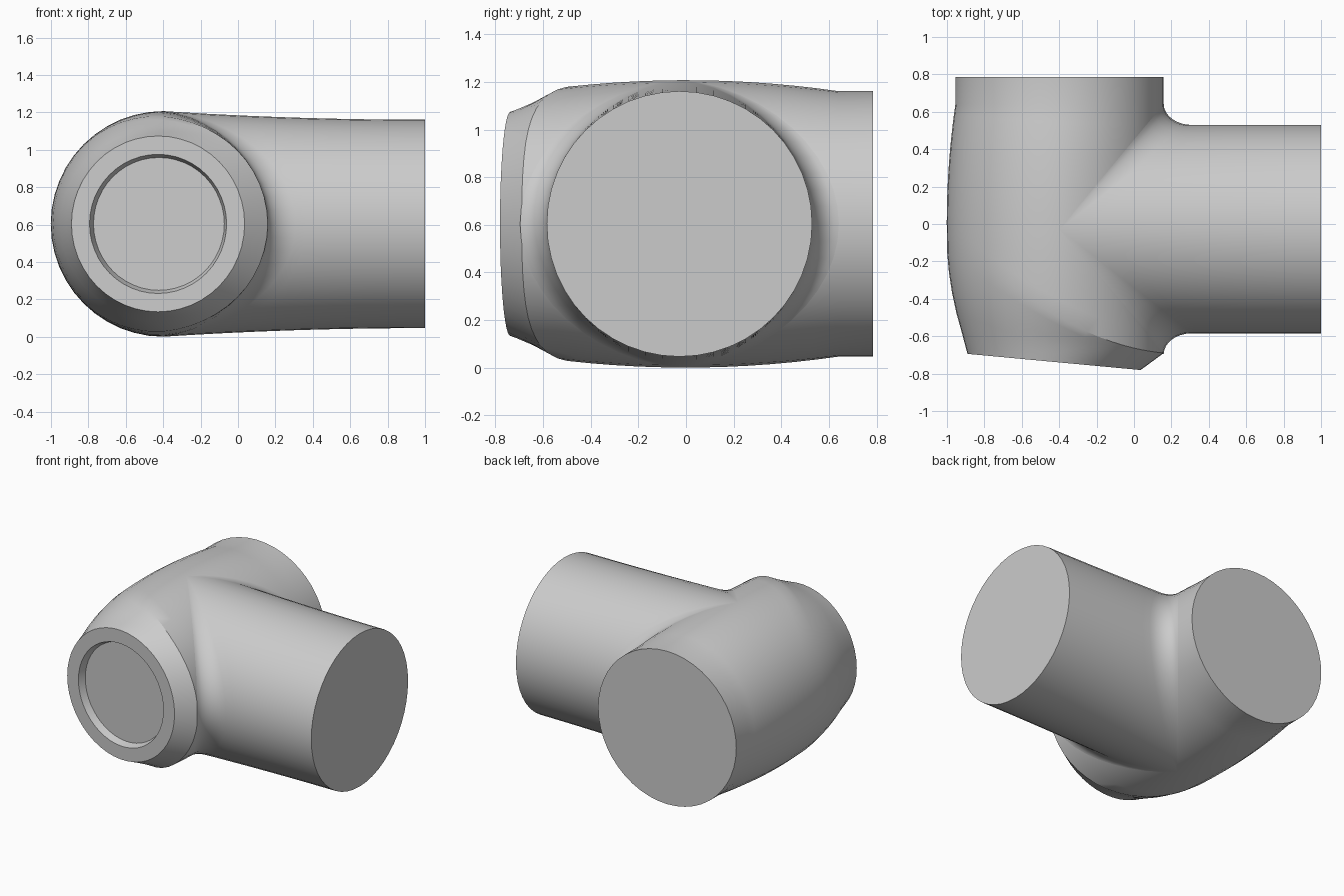
import bpy, bmesh, math

if "Cube" in bpy.data.objects:
    bpy.data.objects.remove(bpy.data.objects["Cube"])

N = 48                      # sides of every ring
R = 0.557                   # nominal pipe radius
XC, YC, ZC = -0.398, -0.0275, 0.604   # run axis x, branch axis y, shared height
ANG = [2 * math.pi * i / N for i in range(N)]

grey = bpy.data.materials.new("plain grey")
grey.diffuse_color = (0.6, 0.6, 0.6, 1)
grey.use_nodes = True
grey.node_tree.nodes["Principled BSDF"].inputs["Base Color"].default_value = grey.diffuse_color


def swell(x, y, z):
    """Gentle barrel bulge in the middle of the fitting."""
    u = min(1, ((1 - x) / 1.4) ** 2)
    g = 0.083 * max(0, 1 - (y / 0.64) ** 2) * u
    if x < XC:
        x = XC + (x - XC) * (1 + g)
    return x, y, ZC + z * (1 + g)


def loft(name, rings, cap_start, cap_end):
    """Skin a list of closed rings, with optional end caps."""
    bm = bmesh.new()
    loops = [[bm.verts.new(swell(*p)) for p in ring] for ring in rings]
    for a, b in zip(loops, loops[1:]):
        for i in range(N):
            j = (i + 1) % N
            bm.faces.new((a[i], a[j], b[j], b[i]))
    if cap_start:
        bm.faces.new(loops[0])
    if cap_end:
        bm.faces.new(loops[-1])
    bmesh.ops.recalc_face_normals(bm, faces=bm.faces[:])
    me = bpy.data.meshes.new(name)
    bm.to_mesh(me)
    bm.free()
    me.materials.append(grey)
    ob = bpy.data.objects.new(name, me)
    bpy.context.collection.objects.link(ob)
    bpy.context.view_layer.objects.active = ob
    ob.select_set(True)
    bpy.ops.object.shade_smooth_by_angle(angle=math.radians(30))
    ob.select_set(False)
    return ob


def shoulder(a):
    """Slanted curve where the run starts tapering to the front."""
    c = math.cos(a)
    return (XC + R * c, -0.5 - 0.325 * c + 0.135 * c * c, R * math.sin(a))


def front(a, r, depth=0.0):
    """Circle on the slightly tilted front face, pushed in by depth."""
    c = math.cos(a)
    return (-0.4275 + r * 0.985 * c + 0.092 * depth,
            -0.7375 - 0.092 * r * c + depth, r * math.sin(a))


# Run pipe: straight back collar, barrel, front taper, rim and shallow recess
rings = [[(XC + R * math.cos(a), 0.785, R * math.sin(a)) for a in ANG]]
STEPS = 12
for k in range(STEPS + 1):
    t = k / STEPS
    ring = []
    for a in ANG:
        x, y, z = shoulder(a)
        ring.append((x, 0.64 + (y - 0.64) * t, z))
    rings.append(ring)
for k in range(1, 7):
    t = k / 6
    ring = []
    for a in ANG:
        p, q = shoulder(a), front(a, 0.47)
        bulge = 0.08 * t * (1 - t) * max(0, -math.cos(a))
        x, y, z = (m + (n - m) * t for m, n in zip(p, q))
        ring.append((x + bulge * math.cos(a), y, z + bulge * math.sin(a)))
    rings.append(ring)
rings.append([front(a, 0.372) for a in ANG])
rings.append([front(a, 0.355, 0.05) for a in ANG])
loft("run_pipe", rings, True, True)

# Branch pipe: fillet growing out of the run, then a straight tube
FX, FY = 0.15, 0.112        # fillet reach along the branch and the run
rings = []
for k in range(9):
    t = math.pi / 2 * k / 8
    ring = []
    for a in ANG:
        c = math.cos(a)
        ring.append((XC + abs(c) * (R + FX * (1 - math.cos(t))),
                     YC + c * (R + FY * (1 - math.sin(t))), R * math.sin(a)))
    rings.append(ring)
for k in range(1, 13):
    t = k / 12
    ring = []
    for a in ANG:
        x0 = XC + abs(math.cos(a)) * (R + FX)
        ring.append((x0 + (1 - x0) * t, YC + R * math.cos(a), R * math.sin(a)))
    rings.append(ring)
loft("branch_pipe", rings, False, True)
